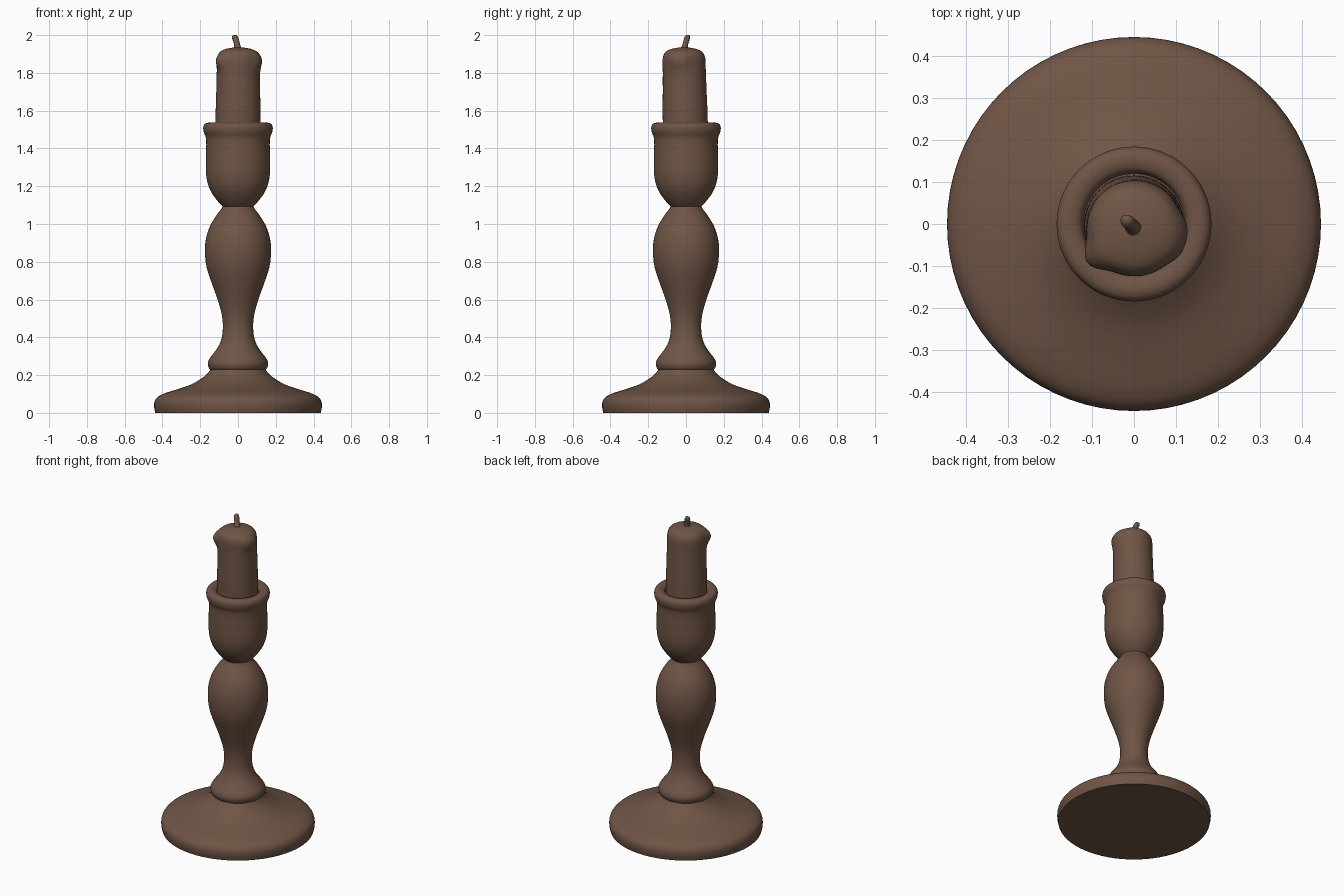
import bpy, bmesh, math
from mathutils import Vector

cube = bpy.data.objects.get("Cube")
if cube:
    bpy.data.objects.remove(cube)

brown = bpy.data.materials.new("warm_brown")
brown.use_nodes = True
color = (0.16, 0.09, 0.06, 1)
brown.diffuse_color = color
brown.node_tree.nodes["Principled BSDF"].inputs["Base Color"].default_value = color

SIDES = 72


def smooth_path(points, steps=3):
    """Catmull-Rom curve through (radius, height) points."""
    pts = [Vector(p) for p in points]
    pts = [pts[0]] + pts + [pts[-1]]
    out = []
    for a, b, c, d in zip(pts, pts[1:], pts[2:], pts[3:]):
        for i in range(steps):
            t = i / steps
            out.append(0.5 * (2 * b + (c - a) * t + (2 * a - 5 * b + 4 * c - d) * t**2
                              + (3 * b - a - 3 * c + d) * t**3))
    return out + [pts[-1]]


def loft(name, path, place, sides=SIDES, angle=50):
    """Stack rings; place(radius, height, angle) gives each vertex."""
    bm = bmesh.new()
    rings = [[bm.verts.new(place(r, z, math.tau * i / sides)) for i in range(sides)]
             for r, z in path]
    for low, high in zip(rings, rings[1:]):
        for i in range(sides):
            j = (i + 1) % sides
            bm.faces.new((low[i], low[j], high[j], high[i]))
    bm.faces.new(rings[0][::-1])
    bm.faces.new(rings[-1])
    bmesh.ops.recalc_face_normals(bm, faces=bm.faces)
    mesh = bpy.data.meshes.new(name)
    bm.to_mesh(mesh)
    bm.free()
    obj = bpy.data.objects.new(name, mesh)
    bpy.context.collection.objects.link(obj)
    mesh.materials.append(brown)
    bpy.ops.object.select_all(action='DESELECT')
    obj.select_set(True)
    bpy.context.view_layer.objects.active = obj
    bpy.ops.object.shade_smooth_by_angle(angle=math.radians(angle))
    return obj


def turned(r, z, a):
    return (r * math.cos(a), r * math.sin(a), z)


# Wide foot with a flat underside
foot = [(.438, 0), (.444, .03), (.442, .06), (.425, .085), (.385, .105), (.32, .125),
        (.25, .15), (.2, .178), (.165, .205), (.143, .235)]
loft("foot", smooth_path(foot), turned)

# Collar and baluster stem
stem = [(.14, .225), (.153, .235), (.16, .26), (.152, .285), (.13, .315), (.105, .35),
        (.088, .39), (.08, .45), (.086, .52), (.108, .6), (.14, .69), (.166, .77),
        (.175, .85), (.17, .92), (.15, .985), (.115, 1.045), (.088, 1.08), (.075, 1.11)]
loft("stem", smooth_path(stem), turned)

# Candle cup with rolled rim
cup = [(.07, 1.085), (.088, 1.1), (.115, 1.13), (.145, 1.175), (.163, 1.225),
       (.17, 1.28), (.17, 1.36), (.168, 1.42), (.171, 1.46), (.181, 1.485),
       (.184, 1.51), (.177, 1.528), (.16, 1.536), (.14, 1.534), (.126, 1.525), (.12, 1.505)]
loft("cup", smooth_path(cup), turned)


# Candle leaning slightly forward, with melted drips near the top
def bump(x, center, width):
    return math.exp(-((x - center) / width) ** 2)


def melted(r, z, a):
    rim = bump(z, 1.865, .045) * min(1, r / .1)
    left_drip = .026 * bump(a, math.radians(216), .3) * rim
    right_drip = .012 * bump(math.cos(a + .25), 1, .12) * rim
    r += left_drip + right_drip
    x, y, _ = turned(r, z, a)
    lean = (z - 1.5) / .4
    top = max(0, z - 1.88) / .05
    return (x + .002 * lean, y - .003 - .008 * lean, z + .12 * x * y * top)


candle = [(.119, 1.49), (.119, 1.56), (.118, 1.63), (.116, 1.7), (.115, 1.76),
          (.114, 1.8), (.114, 1.83), (.114, 1.86), (.111, 1.885), (.102, 1.905),
          (.088, 1.918), (.065, 1.927), (.035, 1.933), (.008, 1.936)]
loft("candle", smooth_path(candle), melted)


# Bent wick
def bent(r, z, a):
    t = (z - 1.92) / .08
    x, y, _ = turned(r, z, a)
    return (x - .002 - .02 * t * t, y - .012 + .022 * t, z + .35 * x * t)


wick = [(.026, 1.92), (.018, 1.937), (.015, 1.955), (.016, 1.98), (.013, 1.995), (.004, 2)]
loft("wick", smooth_path(wick, 2), bent, sides=14)
